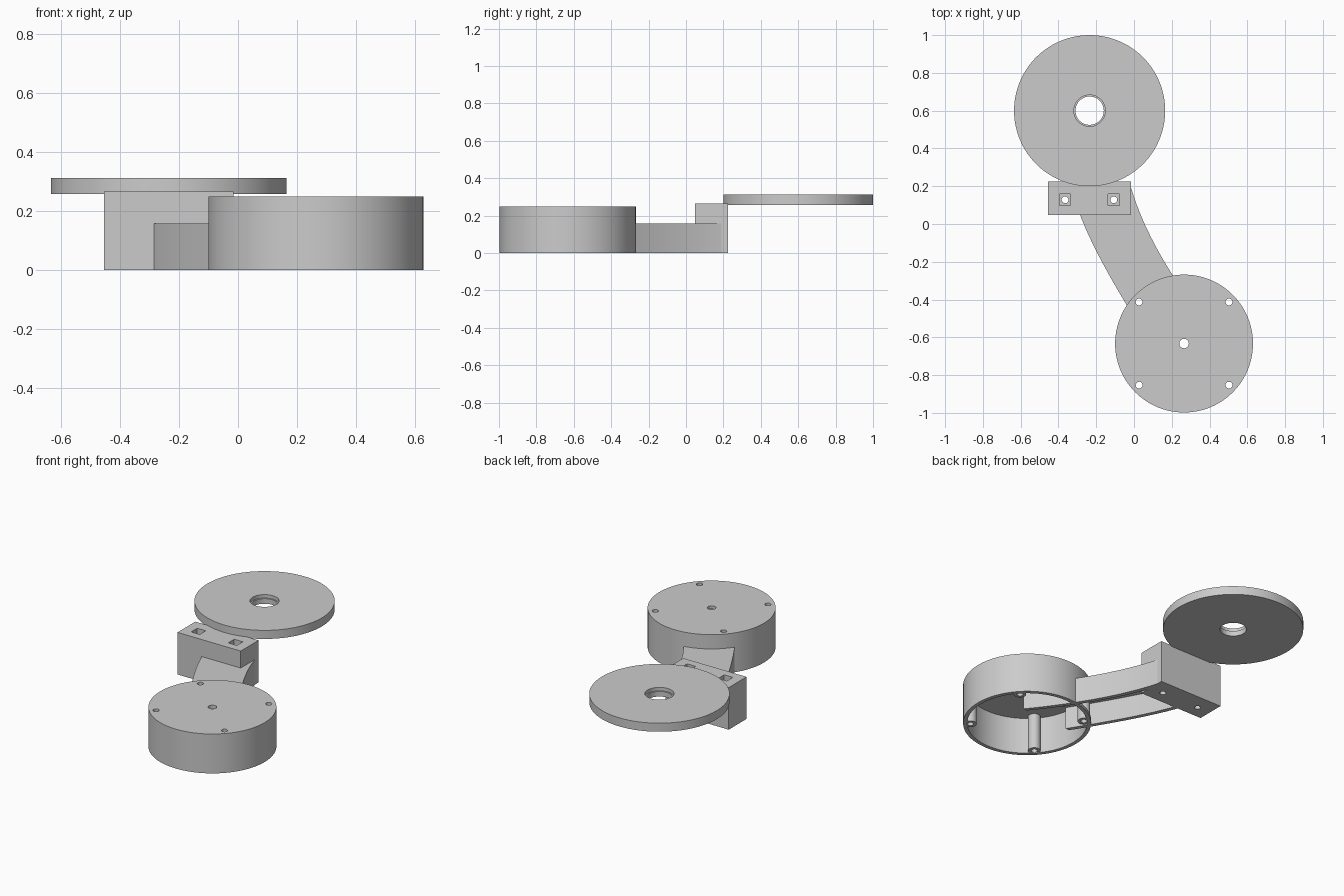
import bpy, bmesh, math

if "Cube" in bpy.data.objects:
    bpy.data.objects.remove(bpy.data.objects["Cube"])

grey = bpy.data.materials.new("mid_grey")
grey.diffuse_color = (0.6, 0.6, 0.6, 1)
grey.use_nodes = True
grey.node_tree.nodes["Principled BSDF"].inputs["Base Color"].default_value = grey.diffuse_color


def prism(name, outline, z0, z1):
    """Extrude a flat outline from z0 to z1."""
    bm = bmesh.new()
    face = bm.faces.new([bm.verts.new((x, y, z0)) for x, y in outline])
    top = bmesh.ops.extrude_face_region(bm, geom=[face])["geom"]
    bmesh.ops.translate(bm, vec=(0, 0, z1 - z0),
                        verts=[v for v in top if isinstance(v, bmesh.types.BMVert)])
    bmesh.ops.recalc_face_normals(bm, faces=bm.faces)
    mesh = bpy.data.meshes.new(name)
    bm.to_mesh(mesh)
    bm.free()
    mesh.materials.append(grey)
    obj = bpy.data.objects.new(name, mesh)
    bpy.context.collection.objects.link(obj)
    return obj


def cylinder(name, c, r, z0, z1, n=96):
    ring = [(c[0] + r * math.cos(2 * math.pi * i / n),
             c[1] + r * math.sin(2 * math.pi * i / n)) for i in range(n)]
    return prism(name, ring, z0, z1)


def box(name, x0, x1, y0, y1, z0, z1):
    return prism(name, [(x0, y0), (x1, y0), (x1, y1), (x0, y1)], z0, z1)


def combine(obj, other, operation="DIFFERENCE"):
    """Apply a boolean and discard the helper."""
    mod = obj.modifiers.new("bool", "BOOLEAN")
    mod.operation, mod.solver, mod.object = operation, "EXACT", other
    bpy.ops.object.select_all(action="DESELECT")
    bpy.context.view_layer.objects.active = obj
    obj.select_set(True)
    bpy.ops.object.modifier_apply(modifier=mod.name)
    bpy.data.objects.remove(other)


def bezier(a, b, c, n=16):
    return [tuple((1 - t) ** 2 * a[k] + 2 * t * (1 - t) * b[k] + t * t * c[k]
                  for k in (0, 1)) for t in (i / n for i in range(n + 1))]


def arm_outline(inset=0.0, extra=0.0):
    left = bezier((-0.29, 0.06), (-0.21, -0.16), (0.03, -0.54))
    right = bezier((-0.015, 0.19), (0.085, -0.145), (0.385, -0.52))
    left = [(x + inset, y) for x, y in left]
    right = [(x - inset, y) for x, y in right]
    if extra:
        left.append((left[-1][0] + 0.6 * extra, left[-1][1] - extra))
        right.append((right[-1][0] + 0.6 * extra, right[-1][1] - extra))
    return left + right[::-1]


# Curved arm: channel open underneath and at the housing end
arm = prism("curved_arm", arm_outline(), 0, 0.158)
combine(arm, prism("cut", arm_outline(0.028, 0.06), -0.05, 0.138))

# Round housing: open underneath, passage into the arm, screw posts
hub = (0.265, -0.633)
housing = cylinder("round_housing", hub, 0.365, 0, 0.248)
combine(housing, cylinder("cut", hub, 0.342, -0.05, 0.228))
combine(housing, prism("cut", arm_outline(0.028, 0.06), 0.02, 0.138))
posts = [(hub[0] + sx * 0.238, hub[1] + sy * 0.22) for sx in (-1, 1) for sy in (-1, 1)]
for p in posts:
    combine(housing, cylinder("post", p, 0.036, 0.004, 0.24, 32), "UNION")
for p in posts:
    combine(housing, cylinder("cut", p, 0.018, -0.05, 0.3, 24))
combine(housing, cylinder("cut", hub, 0.025, -0.05, 0.3, 24))
# Clear the screw holes where the arm overlaps a post
combine(arm, cylinder("cut", posts[1], 0.018, -0.05, 0.3, 24))

# Mounting block with square nut pockets and bolt holes
block = box("mounting_block", -0.455, -0.015, 0.048, 0.225, 0, 0.265)
for x in (-0.365, -0.107):
    combine(block, box("cut", x - 0.03, x + 0.03, 0.098, 0.158, 0.225, 0.3))
    combine(block, cylinder("cut", (x, 0.128), 0.018, -0.05, 0.3, 24))
    combine(arm, cylinder("cut", (x, 0.128), 0.018, -0.05, 0.3, 24))

# Flat disc with a stepped centre hole
mid = (-0.235, 0.6)
disc = cylinder("flat_disc", mid, 0.4, 0.258, 0.312, 128)
combine(disc, cylinder("cut", mid, 0.075, 0.2, 0.4, 64))
combine(disc, cylinder("cut", mid, 0.083, 0.29, 0.4, 64))

# Smooth the round walls and keep the edges sharp
for obj in (arm, housing, block, disc):
    bpy.ops.object.select_all(action="DESELECT")
    bpy.context.view_layer.objects.active = obj
    obj.select_set(True)
    bpy.ops.object.shade_smooth_by_angle(angle=math.radians(30))
